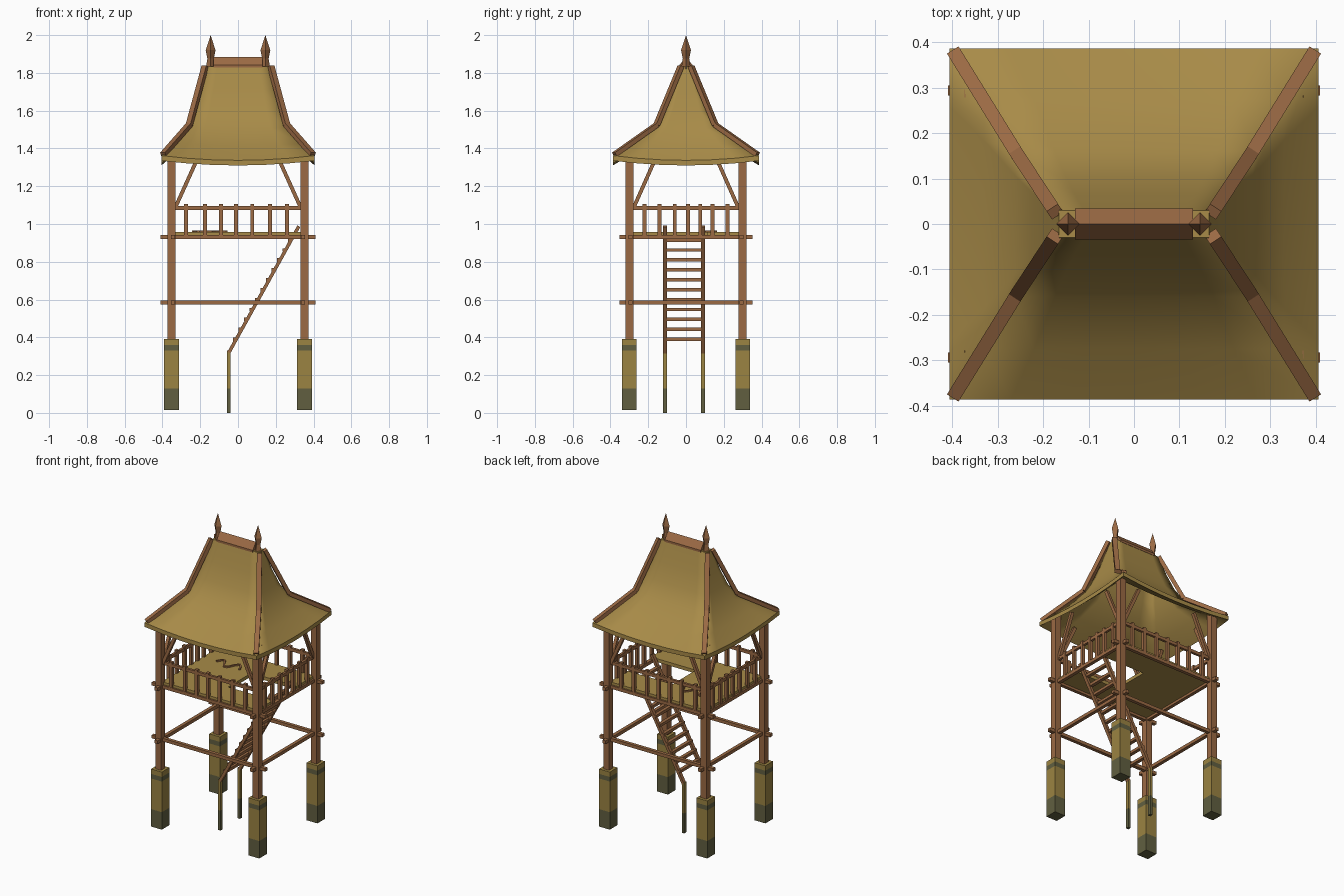
import bpy, bmesh, math
from mathutils import Vector, Matrix

if "Cube" in bpy.data.objects:
    bpy.data.objects.remove(bpy.data.objects["Cube"])


def material(name, rgb):
    m = bpy.data.materials.new(name)
    lin = [((c / 255 + 0.055) / 1.055) ** 2.4 for c in rgb]
    m.diffuse_color = (*lin, 1)
    m.use_nodes = True
    m.node_tree.nodes["Principled BSDF"].inputs["Base Color"].default_value = m.diffuse_color
    return m


WOOD = material("brown wood", (155, 106, 68))
THATCH = material("straw thatch", (168, 139, 72))
OCHRE = material("weathered ochre wood", (155, 131, 66))
MOSS = material("dark moss", (97, 95, 64))


def finish(name, bm, *mats):
    bmesh.ops.recalc_face_normals(bm, faces=bm.faces[:])
    me = bpy.data.meshes.new(name)
    bm.to_mesh(me)
    bm.free()
    for m in mats:
        me.materials.append(m)
    ob = bpy.data.objects.new(name, me)
    bpy.context.scene.collection.objects.link(ob)
    return ob


def beam(bm, a, b, w, h):
    """Square-cut timber from a to b, w wide (horizontally) and h thick."""
    a, b = Vector(a), Vector(b)
    d = (b - a).normalized()
    side = Vector((1, 0, 0)) if abs(d.z) > 0.999 else d.cross(Vector((0, 0, 1))).normalized()
    up = side.cross(d)
    m = Matrix((side * w, up * h, d * (b - a).length)).transposed().to_4x4()
    m.translation = (a + b) / 2
    bmesh.ops.create_cube(bm, size=1, matrix=m)


def box(bm, lo, hi):
    lo, hi = Vector(lo), Vector(hi)
    m = Matrix.Translation((lo + hi) / 2) @ Matrix.Diagonal((*(hi - lo), 1))
    bmesh.ops.create_cube(bm, size=1, matrix=m)


def split_colours(bm, cuts, rule):
    """Cut the mesh at the given heights and colour faces by height."""
    for z in cuts:
        geom = bm.verts[:] + bm.edges[:] + bm.faces[:]
        bmesh.ops.bisect_plane(bm, geom=geom, plane_co=(0, 0, z), plane_no=(0, 0, 1))
    for f in bm.faces:
        f.material_index = 1 if rule(f.calc_center_median().z) else 0


SIGNS = [(sx, sy) for sx in (-1, 1) for sy in (-1, 1)]
PX, PY = 0.352, 0.30      # post centres
BX, BY = 0.345, 0.294     # beam and railing lines

# Corner posts on sleeves with moss bands
posts, sleeves = bmesh.new(), bmesh.new()
for sx, sy in SIGNS:
    x, y = sx * PX, sy * PY
    box(posts, (x - .021, y - .021, .36), (x + .021, y + .021, 1.385))
    box(sleeves, (x - .039, y - .039, .016), (x + .039, y + .039, .392))
split_colours(sleeves, (.13, .33, .36), lambda z: z < .13 or .33 < z < .36)
finish("corner_posts", posts, WOOD)
finish("post_sleeves", sleeves, OCHRE, MOSS)

# Horizontal beams at floor level and lower down
bm = bmesh.new()
for z in (.585, .93):
    for s in (-1, 1):
        beam(bm, (-.41, s * BY, z), (.41, s * BY, z), .022, .021)
        beam(bm, (s * BX, -.352, z), (s * BX, .352, z), .022, .021)
finish("tie_beams", bm, WOOD)

# Floor with a ladder opening
bm = bmesh.new()
z0, z1 = .935, .957
box(bm, (-BX, -BY, z0), (.02, BY, z1))
box(bm, (.02, -BY, z0), (BX, -.13, z1))
box(bm, (.02, .11, z0), (BX, BY, z1))
finish("platform_floor", bm, THATCH)

# Railing on all four sides
bm = bmesh.new()
for s in (-1, 1):
    beam(bm, (-PX, s * BY, 1.085), (PX, s * BY, 1.085), .016, .02)
    beam(bm, (s * BX, -PY, 1.085), (s * BX, PY, 1.085), .016, .02)
    for x in (-.275, -.175, -.09, -.01, .075, .17, .26):
        beam(bm, (x, s * BY, .93), (x, s * BY, 1.107), .02, .02)
    for y in (-.22, -.14, -.06, .01, .075, .14, .22):
        beam(bm, (s * BX, y, .93), (s * BX, y, 1.107), .02, .02)
finish("railing", bm, WOOD)

# Diagonal braces from the posts to the roof
bm = bmesh.new()
for sx, sy in SIGNS:
    x, y = sx * BX, sy * BY
    beam(bm, (sx * .335, y, 1.08), (sx * .213, y, 1.35), .02, .02)
    beam(bm, (x, sy * .28, 1.08), (x, sy * .16, 1.35), .02, .02)
finish("roof_braces", bm, WOOD)

# Ladder: sloping stringers, rungs, vertical feet
bm, feet = bmesh.new(), bmesh.new()
for y in (-.111, .09):
    beam(bm, (-.048, y, .32), (.322, y, .988), .022, .018)
    box(feet, (-.058, y - .011, 0), (-.041, y + .011, .33))
for i in range(11):
    z = .387 + i * .0525
    x = -.045 + (z - .325) * .553
    beam(bm, (x - .004, -.12, z + .003), (x - .004, .1, z + .003), .022, .018)
finish("ladder", bm, WOOD)
split_colours(feet, (.13,), lambda z: z < .13)
finish("ladder_feet", feet, OCHRE, MOSS)

# Thatched roof: a double skin of rectangular rings that sag mid-side
outer = [(.165, .03, 1.835, 0), (.195, .065, 1.71, 0), (.225, .105, 1.60, 0),
         (.262, .16, 1.508, .003), (.33, .275, 1.425, .012), (.406, .387, 1.362, .025)]
lip = [(.406, .387, 1.335, .025)]
inner = [(a - .015, max(b - .02, .01), z - .024, s) for a, b, z, s in reversed(outer[:-1])]
N = 6


def ring(bm, hx, hy, z, sag):
    corners = [(-hx, -hy), (hx, -hy), (hx, hy), (-hx, hy)]
    vs = []
    for k in range(4):
        p, q = Vector(corners[k]), Vector(corners[(k + 1) % 4])
        for i in range(N):
            t = i / N
            c = p.lerp(q, t)
            vs.append(bm.verts.new((c.x, c.y, z - sag * 4 * t * (1 - t))))
    return vs


bm = bmesh.new()
rings = [ring(bm, *r) for r in outer + lip + inner]
for j in range(len(rings) - 1):
    a, b = rings[j], rings[j + 1]
    for i in range(4 * N):
        k = (i + 1) % (4 * N)
        f = bm.faces.new((a[i], b[i], b[k], a[k]))
        f.smooth = j != len(outer) - 1
bm.faces.new(rings[0])
bm.faces.new(rings[-1])
finish("thatched_roof", bm, THATCH)

# Hip boards following the bent roof corners
bm = bmesh.new()
for sx, sy in SIGNS:
    p = [Vector((sx * a, sy * b, z)) for a, b, z in
         ((.396, .378, 1.368), (.258, .155, 1.525), (.174, .027, 1.835))]
    beam(bm, p[0], p[1], .03, .024)
    beam(bm, p[1], p[2], .03, .024)
finish("hip_boards", bm, WOOD)

# Ridge cap: triangular prism with a short lower edge
bm = bmesh.new()
ends = [[bm.verts.new((x, y, z)) for y, z in
         ((-.034, 1.828), (.034, 1.828), (.034, 1.842), (0, 1.885), (-.034, 1.842))]
        for x in (-.13, .13)]
for e in ends:
    bm.faces.new(e)
for i in range(5):
    k = (i + 1) % 5
    bm.faces.new((ends[0][i], ends[0][k], ends[1][k], ends[1][i]))
finish("ridge_cap", bm, WOOD)

# Four-sided spear finials at the ridge ends
bm = bmesh.new()
for s in (-1, 1):
    prof = [(1.82, .026), (1.875, .017), (1.92, .026)]
    rs = [[bm.verts.new((s * .145 + r * math.cos(k * math.pi / 2),
                         r * math.sin(k * math.pi / 2), z)) for k in range(4)] for z, r in prof]
    tip = bm.verts.new((s * .145, 0, 2.0))
    bm.faces.new(rs[0])
    for k in range(4):
        n = (k + 1) % 4
        for a, b in zip(rs, rs[1:]):
            bm.faces.new((a[k], a[n], b[n], b[k]))
        bm.faces.new((rs[-1][k], rs[-1][n], tip))
finish("ridge_finials", bm, WOOD)

# Loose rope lying on the floor
bm = bmesh.new()
pts = [(-.24 + .02 * i, .12 + .04 * math.sin(i * 1.1), .961) for i in range(10)]
for a, b in zip(pts, pts[1:]):
    beam(bm, a, b, .01, .01)
finish("floor_rope", bm, WOOD)
